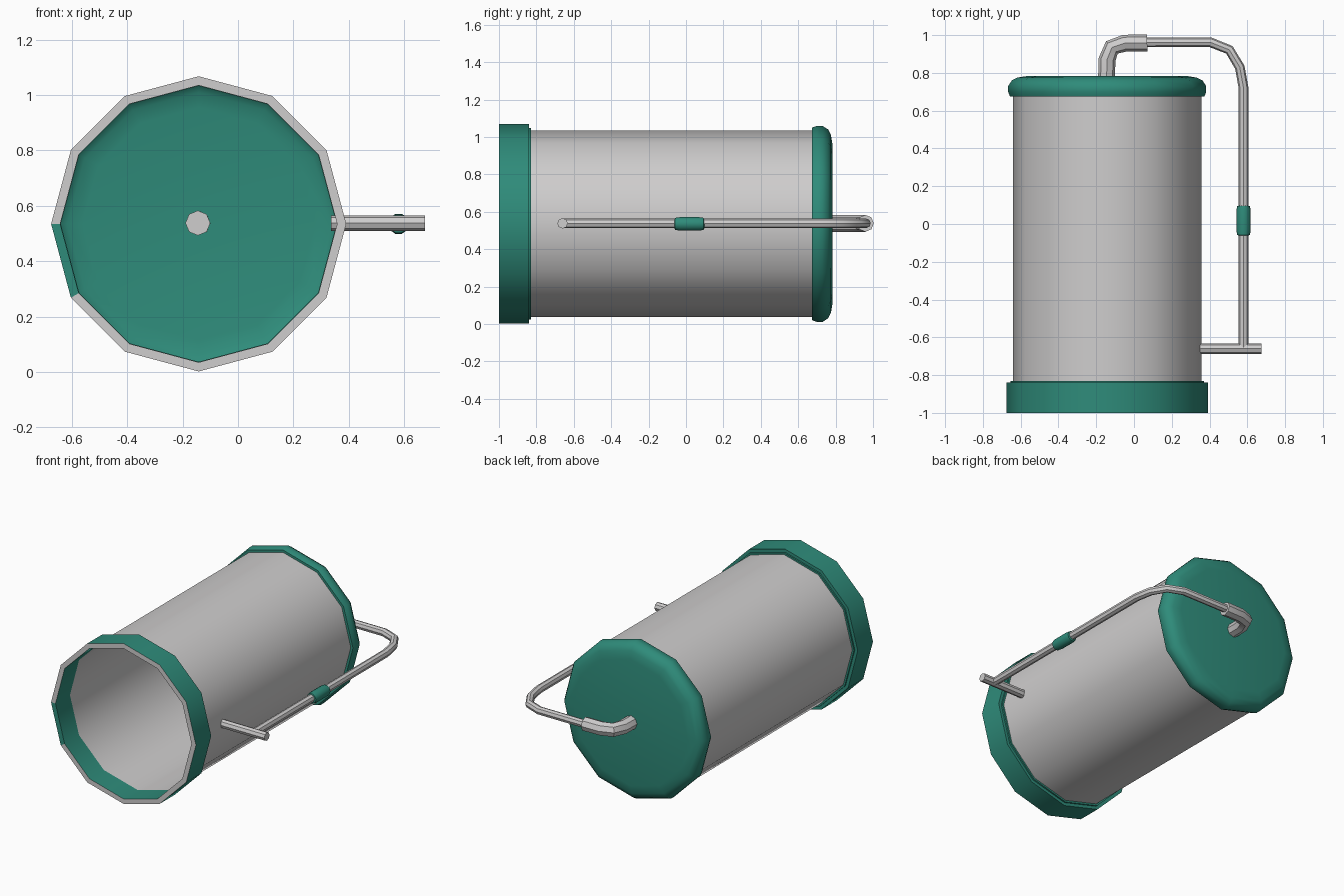
import bpy, bmesh, math

cube = bpy.data.objects.get("Cube")
if cube:
    bpy.data.objects.remove(cube, do_unlink=True)

CX, CZ = -0.142, 0.535


def material(name, color):
    m = bpy.data.materials.new(name)
    m.use_nodes = True
    m.diffuse_color = color
    m.node_tree.nodes["Principled BSDF"].inputs["Base Color"].default_value = color
    return m


grey = material("light_grey", (0.62, 0.61, 0.61, 1))
green = material("teal_green", (0.028, 0.26, 0.195, 1))


def smooth(ob):
    bpy.ops.object.select_all(action='DESELECT')
    ob.select_set(True)
    bpy.context.view_layer.objects.active = ob
    bpy.ops.object.shade_smooth_by_angle(angle=math.radians(38))


def revolve(name, profile, mats, sides=12, closed=False, cx=CX, rule=None):
    """Turn (radius, y) points around an axis parallel to y."""
    bm = bmesh.new()
    rings = []
    for r, y in profile:
        if r == 0:
            rings.append([bm.verts.new((cx, y, CZ))] * sides)
        else:
            angles = [math.tau * i / sides for i in range(sides)]
            rings.append([bm.verts.new((cx + r * math.cos(a), y, CZ + r * math.sin(a)))
                          for a in angles])
    pairs = list(zip(rings, rings[1:]))
    if closed:
        pairs.append((rings[-1], rings[0]))
    for a, b in pairs:
        for i in range(sides):
            j = (i + 1) % sides
            corners = list(dict.fromkeys((a[i], a[j], b[j], b[i])))
            f = bm.faces.new(corners)
            if rule:
                f.material_index = rule(i, [v.co.y for v in corners])
    bmesh.ops.recalc_face_normals(bm, faces=bm.faces)
    me = bpy.data.meshes.new(name)
    bm.to_mesh(me)
    bm.free()
    for m in mats:
        me.materials.append(m)
    ob = bpy.data.objects.new(name, me)
    bpy.context.collection.objects.link(ob)
    smooth(ob)
    return ob


def pipe(name, path, radius):
    """Round tube along (x, y) points at mid height."""
    cu = bpy.data.curves.new(name, 'CURVE')
    cu.dimensions = '3D'
    cu.bevel_depth = radius
    cu.bevel_resolution = 2
    cu.use_fill_caps = True
    sp = cu.splines.new('POLY')
    sp.points.add(len(path) - 1)
    for p, (x, y) in zip(sp.points, path):
        p.co = (x, y, CZ + 0.003, 1)
    cu.materials.append(grey)
    ob = bpy.data.objects.new(name, cu)
    bpy.context.collection.objects.link(ob)
    bpy.ops.object.select_all(action='DESELECT')
    ob.select_set(True)
    bpy.context.view_layer.objects.active = ob
    bpy.ops.object.convert(target='MESH')
    smooth(bpy.context.view_layer.objects.active)


# Open tube body
revolve("tank_body", [(0.499, -0.85), (0.499, 0.69)], [grey])

# Front collar: grey front rim with one green segment
revolve("front_collar",
        [(0.533, -1), (0.533, -0.84), (0.512, -0.84), (0.512, -0.83),
         (0.5, -0.83), (0.5, -1)],
        [green, grey], closed=True,
        rule=lambda i, ys: 1 if max(ys) < -0.99 and i != 6 else 0)

# Rounded rear cap
revolve("rear_cap",
        [(0.498, 0.675), (0.515, 0.675), (0.524, 0.7), (0.524, 0.73),
         (0.505, 0.76), (0.475, 0.775), (0.42, 0.784), (0, 0.784)], [green])

# Thick elbow leaving the cap, and the thin pipe leading forward
pipe("outlet_elbow",
     [(-0.145, 0.77), (-0.143, 0.87), (-0.117, 0.935), (-0.05, 0.957), (0.07, 0.959)], 0.045)
pipe("side_pipe",
     [(0.05, 0.962), (0.405, 0.962), (0.505, 0.922), (0.56, 0.83), (0.58, 0.72),
      (0.58, -0.66)], 0.026)
pipe("cross_bar", [(0.335, -0.66), (0.675, -0.66)], 0.028)

# Green sleeve on the side pipe
revolve("pipe_sleeve",
        [(0.024, -0.062), (0.034, -0.058), (0.038, -0.03), (0.038, 0.07),
         (0.034, 0.094), (0.024, 0.098)], [green], sides=10, cx=0.58)
